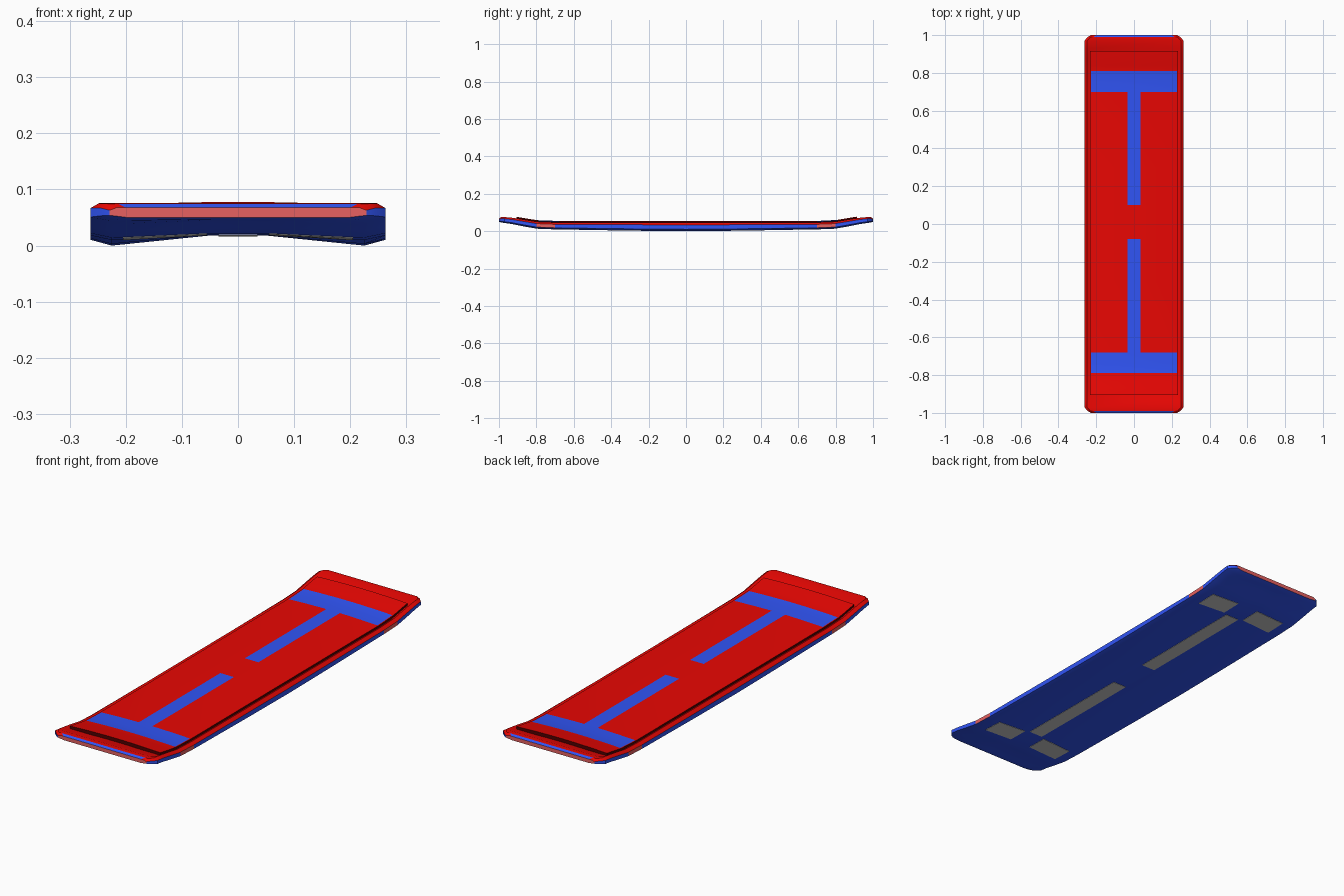
import bpy, math

if "Cube" in bpy.data.objects:
    bpy.data.objects.remove(bpy.data.objects["Cube"])


def material(name, rgb):
    m = bpy.data.materials.new(name)
    m.diffuse_color = (*rgb, 1)
    m.use_nodes = True
    m.node_tree.nodes["Principled BSDF"].inputs["Base Color"].default_value = m.diffuse_color
    return m


RED = material("red", (0.82, 0.002, 0.001))
BLUE = material("blue", (0.03, 0.09, 0.92))
PINK = material("light_red", (0.80, 0.12, 0.12))
DARK = material("dark_red", (0.08, 0.0, 0.0))
PALE = material("pale_grey", (0.95, 0.95, 0.95))

# Lengthwise profile: |y|, rim top z, lower edge z, underside arch, width factor
ROWS = [(0, .047, .0, .018, 1), (.3, .047, .003, .015, 1), (.7, .047, .010, .010, 1),
        (.8, .051, .014, .008, 1), (.87, .063, .026, .006, 1), (.93, .072, .038, .004, 1),
        (.97, .0755, .044, .002, 1), (.99, .0745, .047, 0, .93), (1, .068, .050, 0, .87)]


def profile(y):
    y = min(abs(y), 1)
    for a, b in zip(ROWS, ROWS[1:]):
        if y <= b[0]:
            t = (y - a[0]) / (b[0] - a[0])
            return [p + (q - p) * t for p, q in zip(a[1:], b[1:])]


def top_z(x, y):
    return profile(y)[0] + .002 + .006 * (1 - (x / .233) ** 2)


def bottom_z(x, y):
    _, low, arch, _ = profile(y)
    return low + arch * max(0, min(1, (.225 - abs(x)) / .175)) - .0015


def add_mesh(name, verts, faces, mats=(), indices=None):
    me = bpy.data.meshes.new(name)
    me.from_pydata(verts, [], faces)
    for m in mats:
        me.materials.append(m)
    if indices:
        for p, i in zip(me.polygons, indices):
            p.material_index = i
    ob = bpy.data.objects.new(name, me)
    bpy.context.collection.objects.link(ob)
    bpy.ops.object.select_all(action='DESELECT')
    ob.select_set(True)
    bpy.context.view_layer.objects.active = ob
    bpy.ops.object.mode_set(mode='EDIT')
    bpy.ops.mesh.select_all(action='SELECT')
    bpy.ops.mesh.normals_make_consistent(inside=False)
    bpy.ops.object.mode_set(mode='OBJECT')
    bpy.ops.object.shade_smooth_by_angle(angle=math.radians(30))
    return ob


def slab(name, xs, ys, height, drop, mats, pick=None, wall=0):
    """Closed sheet following a height function, with thickness 'drop'."""
    nx, ny = len(xs), len(ys)
    n = nx * ny
    verts = [(x, y, height(x, y)) for y in ys for x in xs]
    verts += [(x, y, z - drop) for x, y, z in verts]
    faces, idx = [], []
    for j in range(ny - 1):
        for i in range(nx - 1):
            a = j * nx + i
            q = (a, a + 1, a + nx + 1, a + nx)
            faces += [q, tuple(v + n for v in reversed(q))]
            k = pick((xs[i] + xs[i + 1]) / 2, (ys[j] + ys[j + 1]) / 2) if pick else 0
            idx += [k, 0]
    border = [i for i in range(nx)] + [j * nx + nx - 1 for j in range(1, ny)]
    border += [(ny - 1) * nx + i for i in range(nx - 2, -1, -1)]
    border += [j * nx for j in range(ny - 2, 0, -1)]
    for a, b in zip(border, border[1:] + border[:1]):
        faces.append((a, a + n, b + n, b))
        idx.append(wall)
    return add_mesh(name, verts, faces, mats, idx)


# Board body: rings lofted along the length, top sunken under the deck
ys = [-r[0] for r in reversed(ROWS)] + [r[0] for r in ROWS[1:]]
verts, faces, idx = [], [], []
for y in ys:
    top, low, arch, w = profile(y)
    h = top - low
    dip = .010 if abs(y) < .95 else 0
    half = [(.230, top - dip), (.248, top), (.263, low + .72 * h),
            (.263, low + .22 * h), (.225, low), (.05, low + arch)]
    ring = half + [(-x, z) for x, z in reversed(half)]
    verts += [(x * w, y, z) for x, z in ring]
N = 12
for j in range(len(ys) - 1):
    mid = abs(ys[j] + ys[j + 1]) / 2
    for i in range(N):
        k = (i + 1) % N
        faces.append((j * N + i, j * N + k, (j + 1) * N + k, (j + 1) * N + i))
        if i in (0, 1, 9, 10, 11):
            m = 1 if i == 11 and mid > .99 else 0      # red rim, blue tip bevel
        elif i in (2, 8) and .7 < mid < .8:
            m = 2                                       # side lights
        else:
            m = 1
        idx.append(m)
faces += [tuple(range(N)), tuple(range((len(ys) - 1) * N, len(ys) * N))]
idx += [2, 2]                                           # end lights
add_mesh("board_body", verts, faces, (RED, BLUE, PINK), idx)


# Raised deck with two blue T-shaped stripes and dark side walls
def stripe(x, y):
    bar = abs(x) < .228 and (.70 < y < .81 or -.79 < y < -.68)
    stem = abs(x) < .035 and (.10 < y < .70 or -.68 < y < -.08)
    return 1 if bar or stem else 0


half_x = [.035, .07, .14, .20, .228, .233]
deck_x = [-x for x in reversed(half_x)] + [0] + half_x
deck_y = [-.905, -.87, -.83, -.79, -.74, -.68, -.3, -.08, .10, .3, .70, .75, .81, .84, .87, .915]
slab("deck", deck_x, deck_y, top_z, .016, (RED, BLUE, DARK), stripe, wall=2)

# Grey underside strips and pads
for s, end in ((1, "back"), (-1, "front")):
    slab("centre_strip_" + end, [-.035, .035], sorted(s * v for v in (.10, .3, .69)),
         bottom_z, -.006, (PALE,))
    for side, label in ((1, "right"), (-1, "left")):
        slab(f"pad_{end}_{label}", sorted((side * .055, side * .205)),
             sorted((s * .70, s * .80)), bottom_z, -.006, (PALE,))
